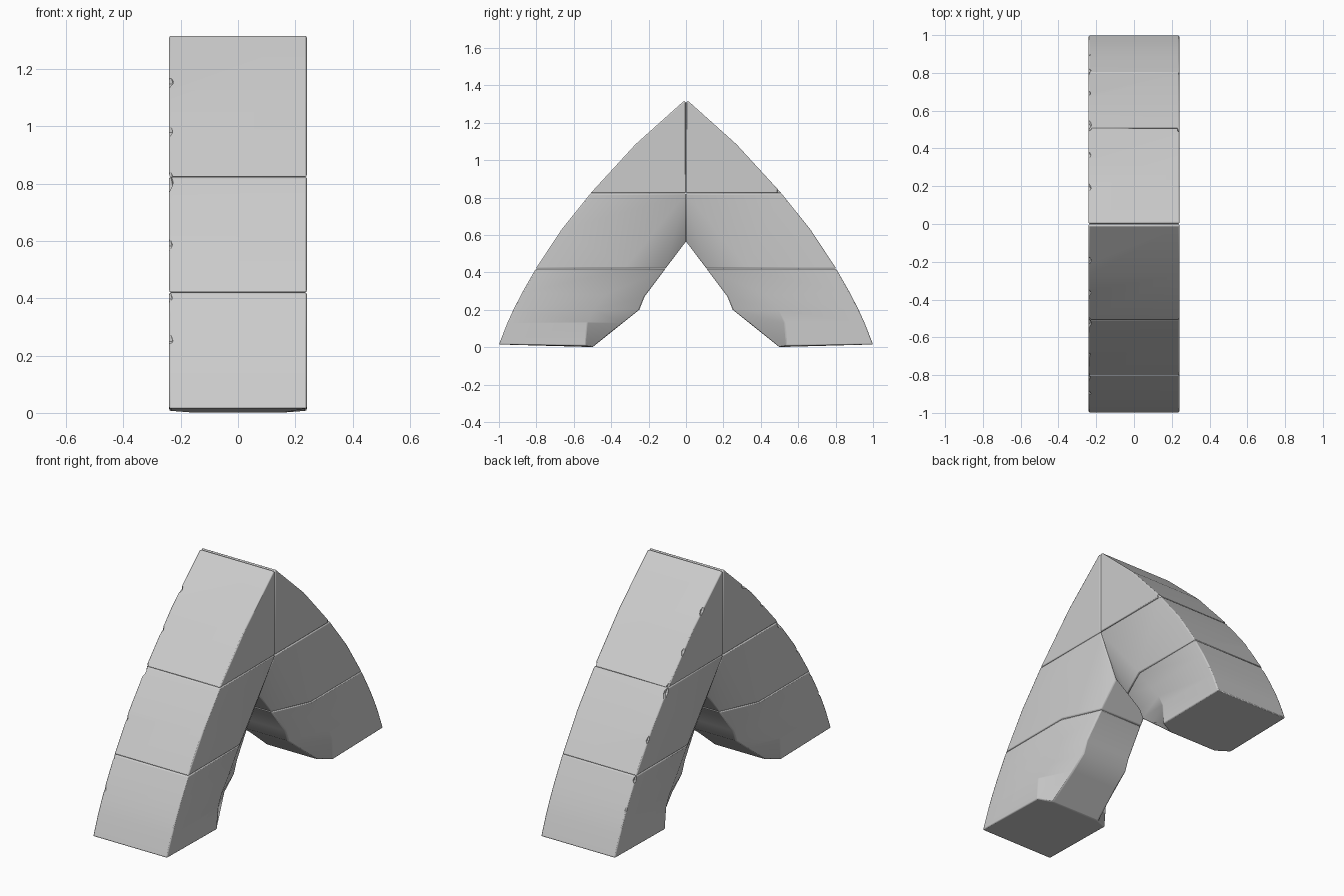
import bpy, bmesh, random
from mathutils import Vector
from math import radians

if "Cube" in bpy.data.objects:
    bpy.data.objects.remove(bpy.data.objects["Cube"])

random.seed(4)
W = 0.24      # half width of the arch
G = 0.0005    # half gap at the joints

# Lower stone rings: (outer z, outer y, crease y, inner z, inner y, inner half width)
LOWER = [(.015, 1.0, .535, 0, .50, .16), (.13, .955, .528, .13, .338, .15),
         (.20, .923, .495, .20, .25, .15), (.29, .877, .43, .27, .222, .15),
         (.42 - G, .803, .33, .42 - G, .11, .14)]
# Upper stones are hulls through: (half width, y, z), for the +y leg
MIDDLE = [(W, .803, .42 + G), (W, .665, .63), (W, .51, .823 - G),
          (W, .33, .42 + G), (W, G, .823 - G),
          (.14, .11, .42 + G), (.13, G, .565)]
UPPER = [(W, .51, .823 + G), (W, .27, 1.085), (W, .01, 1.318), (W, G, 1.31),
         (W, G, .823 + G)]


def hull_mesh(rows, side):
    """Convex block through the section rows."""
    bm = bmesh.new()
    for hw, y, z in rows:
        for s in (-1, 1):
            bm.verts.new((s * hw, side * y, z))
    bmesh.ops.convex_hull(bm, input=bm.verts[:])
    loose = [v for v in bm.verts if not v.link_faces]
    bmesh.ops.delete(bm, geom=loose, context='VERTS')
    bmesh.ops.dissolve_limit(bm, angle_limit=radians(2), verts=bm.verts[:], edges=bm.edges[:])
    return bm


def loft_mesh(rings, side):
    """Block lofted through six-sided rings, capped at both ends."""
    bm = bmesh.new()
    loops = []
    for oz, oy, cy, iz, iy, iw in rings:
        pts = [(W, oy, oz), (W, cy, (oz + iz) / 2), (iw, iy, iz),
               (-iw, iy, iz), (-W, cy, (oz + iz) / 2), (-W, oy, oz)]
        loops.append([bm.verts.new((x, side * y, z)) for x, y, z in pts])
    for a, b in zip(loops, loops[1:]):
        for i in range(6):
            j = (i + 1) % 6
            bm.faces.new((a[i], a[j], b[j], b[i]))
    bm.faces.new(loops[0])
    bm.faces.new(loops[-1])
    return bm


def make_object(name, bm):
    bmesh.ops.recalc_face_normals(bm, faces=bm.faces[:])
    me = bpy.data.meshes.new(name)
    bm.to_mesh(me)
    bm.free()
    obj = bpy.data.objects.new(name, me)
    bpy.context.collection.objects.link(obj)
    return obj


def stone(name, bm, side, chips):
    """Stone with worn edges and chips carved from its outer corners."""
    obj = make_object(name, bm)
    bev = obj.modifiers.new("worn_edges", 'BEVEL')
    bev.width = .006
    bev.segments = 2
    bev.limit_method = 'ANGLE'
    bev.angle_limit = radians(40)

    # flattened rough pebbles carve the chips
    cb = bmesh.new()
    for sx, y, z, r in chips:
        new = bmesh.ops.create_icosphere(cb, subdivisions=1, radius=r)['verts']
        for v in new:
            v.co *= random.uniform(.9, 1.1)
            v.co.x *= .5
            v.co += Vector((sx * (W + r * .1), side * y, z))
    cutter = make_object(name + "_chips", cb)
    cutter.hide_render = True
    cutter.hide_viewport = True
    cut = obj.modifiers.new("chips", 'BOOLEAN')
    cut.operation = 'DIFFERENCE'
    cut.solver = 'EXACT'
    cut.object = cutter

    bpy.ops.object.select_all(action='DESELECT')
    bpy.context.view_layer.objects.active = obj
    obj.select_set(True)
    bpy.ops.object.shade_smooth_by_angle(angle=radians(35))


# Chips near the outer curve: (side in x, y, z, radius)
LOWER_CHIPS = [(-1, .83, .415, .04), (-1, .92, .27, .045)]
MIDDLE_CHIPS = [(-1, .54, .815, .05), (-1, .71, .60, .04)]
UPPER_CHIPS = [(-1, .53, .84, .05), (-1, .385, 1.0, .05), (-1, .21, 1.17, .045)]
BACK_UPPER = [(1, .525, .84, .05)]

for label, side in (("front", -1), ("back", 1)):
    extra = BACK_UPPER if side > 0 else []
    stone(label + "_lower_stone", loft_mesh(LOWER, side), side, LOWER_CHIPS)
    stone(label + "_middle_stone", hull_mesh(MIDDLE, side), side, MIDDLE_CHIPS)
    stone(label + "_upper_stone", hull_mesh(UPPER, side), side, UPPER_CHIPS + extra)
